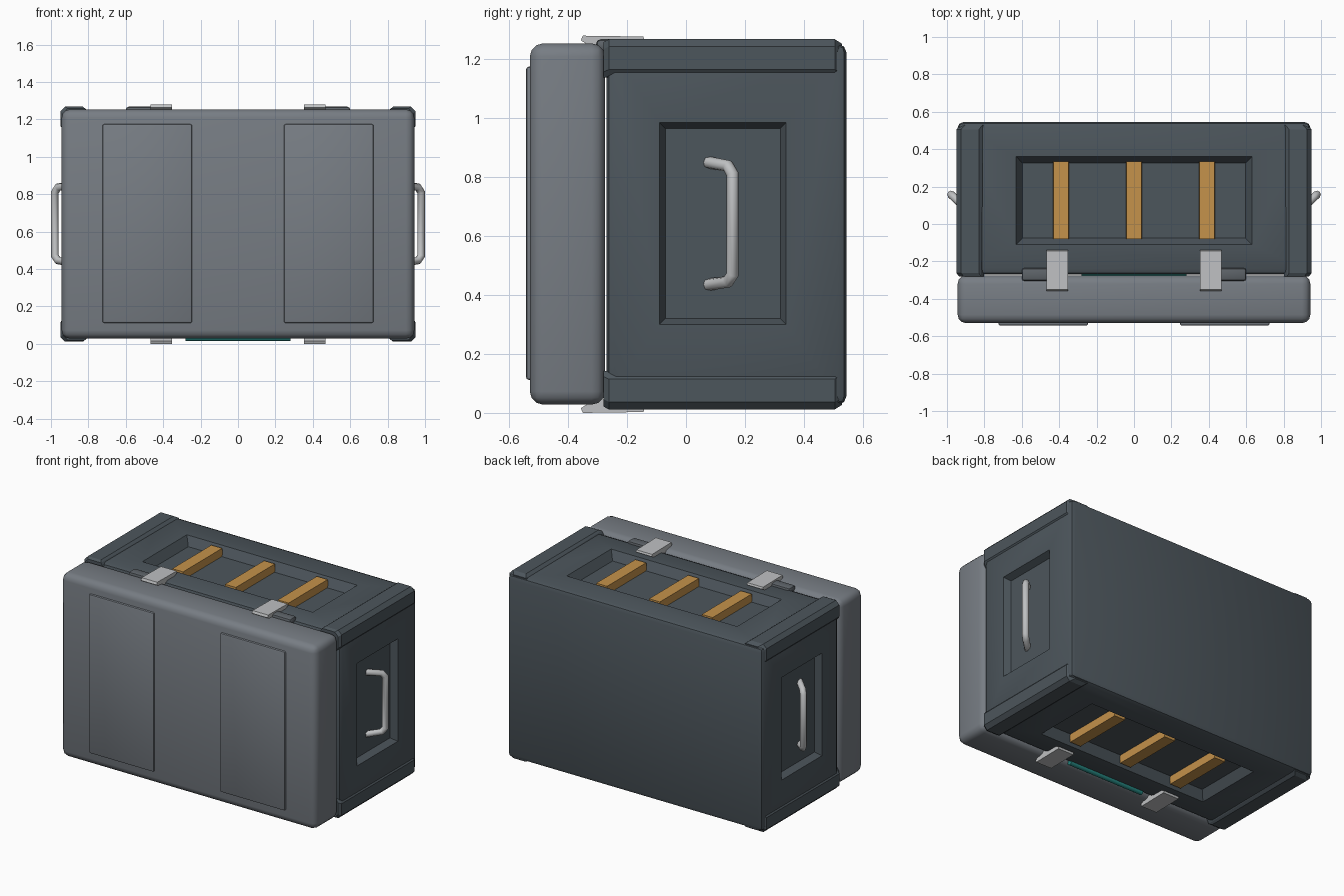
import bpy, bmesh, math
from mathutils import Vector

if "Cube" in bpy.data.objects:
    bpy.data.objects.remove(bpy.data.objects["Cube"])


def material(name, rgb):
    m = bpy.data.materials.new(name)
    m.diffuse_color = (*rgb, 1)
    m.use_nodes = True
    m.node_tree.nodes["Principled BSDF"].inputs["Base Color"].default_value = m.diffuse_color
    return m


SLATE = material("dark slate", (0.073, 0.092, 0.107))
GREY = material("lid grey", (0.185, 0.205, 0.23))
STEEL = material("light steel", (0.52, 0.53, 0.54))
ORANGE = material("orange", (0.56, 0.29, 0.07))
TEAL = material("teal", (0.02, 0.24, 0.22))
HINGE = material("hinge grey", (0.11, 0.125, 0.14))
TOP = 1.28  # full height, used to mirror parts to the underside


def hull(name, points, mat):
    """Convex solid around a few points."""
    bm = bmesh.new()
    for p in points:
        bm.verts.new(p)
    bmesh.ops.convex_hull(bm, input=bm.verts)
    bmesh.ops.dissolve_limit(bm, angle_limit=0.01, verts=bm.verts, edges=bm.edges)
    bmesh.ops.recalc_face_normals(bm, faces=bm.faces)
    me = bpy.data.meshes.new(name)
    bm.to_mesh(me)
    bm.free()
    ob = bpy.data.objects.new(name, me)
    bpy.context.collection.objects.link(ob)
    me.materials.append(mat)
    return ob


def box(name, xs, ys, zs, mat):
    return hull(name, [(x, y, z) for x in xs for y in ys for z in zs], mat)


def activate(ob):
    bpy.ops.object.select_all(action='DESELECT')
    ob.select_set(True)
    bpy.context.view_layer.objects.active = ob


def bevel(ob, width, segments=1, smooth=True):
    m = ob.modifiers.new("bevel", 'BEVEL')
    m.width, m.segments = width, segments
    activate(ob)
    bpy.ops.object.modifier_apply(modifier=m.name)
    if smooth:
        bpy.ops.object.shade_smooth_by_angle(angle=math.radians(40))


def cut(ob, cutter):
    m = ob.modifiers.new("cut", 'BOOLEAN')
    m.operation, m.object, m.solver = 'DIFFERENCE', cutter, 'EXACT'
    activate(ob)
    bpy.ops.object.modifier_apply(modifier=m.name)
    bpy.data.objects.remove(cutter)


# main body, with tapered recesses on the top, bottom and both ends
body = box("case_body", (-0.943, 0.943), (-0.27, 0.545), (0.028, 1.252), SLATE)
bevel(body, 0.03, 2, smooth=False)
for up in (True, False):
    pts = []
    for z, t in ((1.32, 0), (1.252, 0), (1.195, 0.035)):
        zz = z if up else TOP - z
        pts += [(x, y, zz) for x in (-0.63 + t, 0.63 - t) for y in (-0.11 + t, 0.36 - t)]
    cut(body, hull("recess_cutter", pts, SLATE))
for s in (-1, 1):
    pts = []
    for x, t in ((1.0, 0), (0.943, 0), (0.9, 0.02)):
        pts += [(s * x, y, z) for y in (-0.09 + t, 0.34 - t) for z in (0.3 + t, 0.985 - t)]
    cut(body, hull("end_recess_cutter", pts, SLATE))
activate(body)
bpy.ops.object.shade_smooth_by_angle(angle=math.radians(25))

# raised guard rails along the four long corners
rail = [(0.815, 1.245), (0.83, 1.268), (0.925, 1.268), (0.95, 1.243),
        (0.95, 1.165), (0.935, 1.145), (0.87, 1.17)]
for s in (-1, 1):
    for up in (True, False):
        pts = []
        for y, k in ((-0.28, 0.985), (-0.262, 1), (0.505, 1), (0.53, 0.975)):
            for x, z in rail:
                z = 0.64 + (z - 0.64) * k
                pts.append((s * x * k, y, z if up else TOP - z))
        hull("corner_rail", pts, SLATE)

# lid with two raised front panels
lid = box("lid", (-0.943, 0.943), (-0.53, -0.275), (0.028, 1.254), GREY)
bevel(lid, 0.045, 3)
for s in (-1, 1):
    panel = box("lid_panel", (s * 0.245, s * 0.725), (-0.543, -0.51), (0.112, 1.175), GREY)
    bevel(panel, 0.01, 2)

# latches, grip bars and hinge strips
latch = [(-0.357, 1.264), (-0.35, 1.28), (-0.145, 1.277), (-0.14, 1.264),
         (-0.2, 1.235), (-0.31, 1.235)]
for up in (True, False):
    flip = (lambda z: z) if up else (lambda z: TOP - z)
    for s in (-1, 1):
        hull("latch", [(s * 0.41 + dx, y, flip(z)) for dx in (-0.058, 0.058)
                       for y, z in latch], STEEL)
    for x in (-0.39, 0, 0.39):
        pts = [(x + dx, y, flip(z)) for y in (-0.08, 0.333)
               for dx, z in ((-0.043, 1.18), (0.043, 1.18), (-0.04, 1.247), (0.04, 1.247))]
        hull("grip_bar", pts, ORANGE)
for s in (-1, 1):
    strip = box("hinge_strip", (s * 0.36, s * 0.6), (-0.305, -0.235), (1.225, 1.268), HINGE)
    bevel(strip, 0.015, 2)

# teal bar under the case
bpy.ops.mesh.primitive_cylinder_add(vertices=10, radius=0.018, depth=0.56,
                                    location=(0, -0.265, 0.032),
                                    rotation=(0, math.pi / 2, 0))
bar = bpy.context.object
bar.name = "underside_bar"
bar.data.materials.append(TEAL)
bpy.ops.object.shade_smooth_by_angle(angle=math.radians(40))

# bent tube handles at both ends
path = [(0.89, 0.075, 0.435), (0.962, 0.142, 0.445), (0.979, 0.158, 0.47),
        (0.979, 0.158, 0.81), (0.962, 0.142, 0.838), (0.89, 0.075, 0.85)]
for s in (-1, 1):
    cu = bpy.data.curves.new("handle", 'CURVE')
    cu.dimensions = '3D'
    cu.bevel_depth, cu.bevel_resolution, cu.use_fill_caps = 0.021, 2, True
    sp = cu.splines.new('POLY')
    sp.points.add(len(path) - 1)
    for p, (x, y, z) in zip(sp.points, path):
        p.co = (s * x, y, z, 1)
    ob = bpy.data.objects.new("handle", cu)
    bpy.context.collection.objects.link(ob)
    cu.materials.append(STEEL)
    activate(ob)
    bpy.ops.object.convert(target='MESH')
    bpy.ops.object.shade_smooth_by_angle(angle=math.radians(50))
